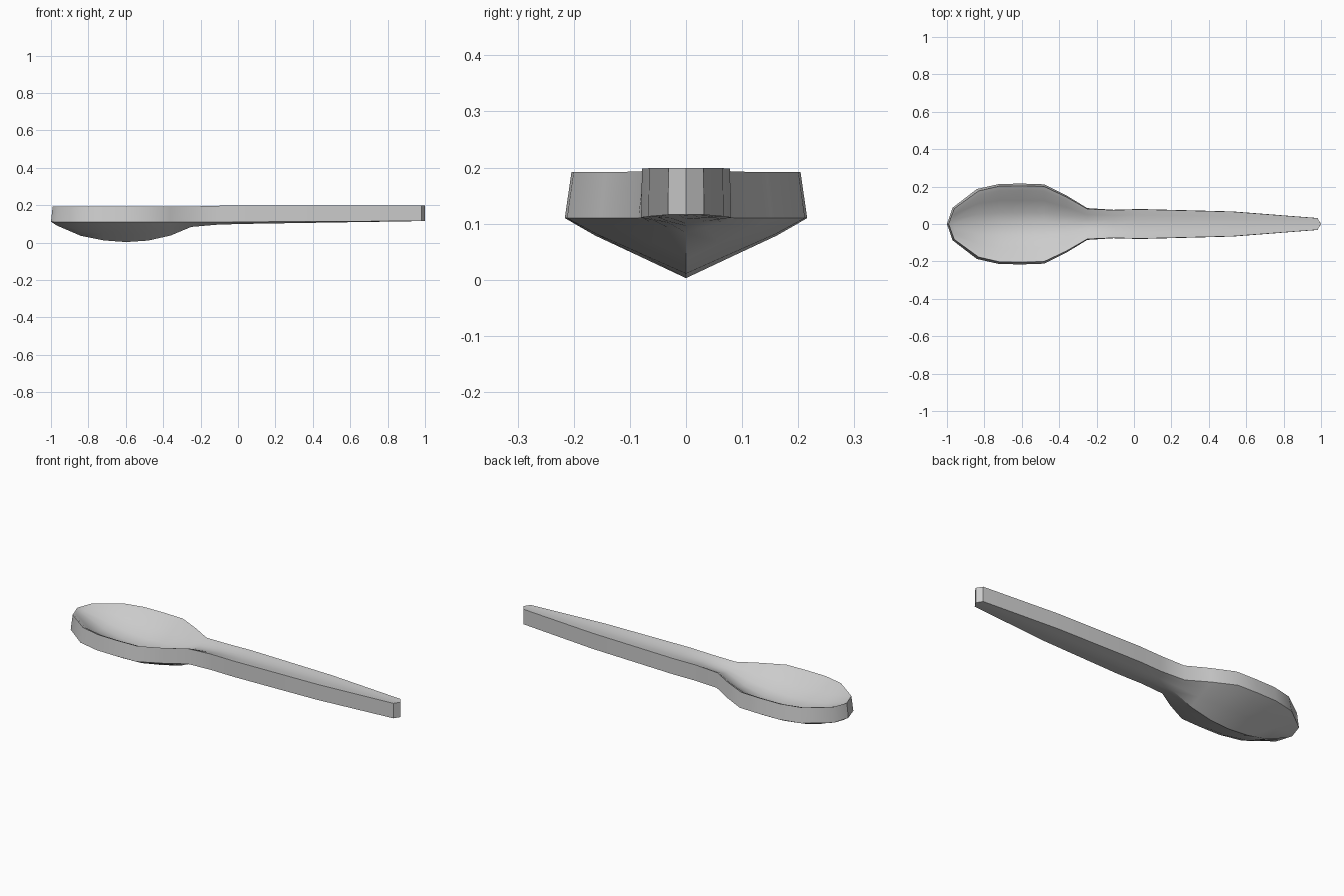
import bpy, bmesh, math

if "Cube" in bpy.data.objects:
    bpy.data.objects.remove(bpy.data.objects["Cube"])

# Stations along the spoon: x, half width, keel depth below the edge, top edge z, bottom edge z
stations = [
    (-1.00, 0.000, 0.000, 0.192, 0.112),
    (-0.97, 0.087, 0.018, 0.192, 0.110),
    (-0.84, 0.187, 0.074, 0.192, 0.110),
    (-0.72, 0.214, 0.098, 0.192, 0.110),
    (-0.60, 0.216, 0.107, 0.192, 0.110),
    (-0.48, 0.212, 0.099, 0.192, 0.110),
    (-0.36, 0.152, 0.072, 0.192, 0.110),
    (-0.25, 0.085, 0.026, 0.193, 0.110),
    (-0.11, 0.076, 0.014, 0.197, 0.110),
    (0.03, 0.080, 0.011, 0.198, 0.111),
    (0.53, 0.067, 0.005, 0.199, 0.113),
    (0.98, 0.032, 0.001, 0.199, 0.116),
    (1.00, 0.000, 0.000, 0.199, 0.116),
]
# Half cross-sections: width fraction, depth fraction
outer = [(1, 0), (0.75, 0.29), (0.4, 0.62), (0, 1)]
inner = [(1, 0), (0.88, 0.11), (0.62, 0.52), (0.3, 0.87), (0, 1)]


def across(half):
    """Mirror a half section into a full one running from +y to -y."""
    return half + [(-w, d) for w, d in reversed(half[:-1])]


def section(x, w, d, top, bottom):
    inset = 0.945 if x < -0.2 else 0.98
    tx = x + 0.009 if x < -0.8 else x
    low = [(x, w * a, bottom - d * b) for a, b in across(outer)]
    high = [(tx, w * inset * a, top - d * b) for a, b in across(inner)]
    return low + high[::-1]


# Spoon: closed loft through all stations, pointed at both ends
bm = bmesh.new()
rings = [[bm.verts.new(p) for p in section(*s)] for s in stations]
n = len(rings[0])
for a, b in zip(rings, rings[1:]):
    for i in range(n):
        j = (i + 1) % n
        bm.faces.new((a[i], a[j], b[j], b[i]))
bmesh.ops.remove_doubles(bm, verts=bm.verts, dist=0.0001)
bmesh.ops.recalc_face_normals(bm, faces=bm.faces)
mesh = bpy.data.meshes.new("spoon")
bm.to_mesh(mesh)
bm.free()
spoon = bpy.data.objects.new("spoon", mesh)
bpy.context.collection.objects.link(spoon)
bpy.context.view_layer.objects.active = spoon
spoon.select_set(True)
bpy.ops.object.shade_smooth_by_angle(angle=math.radians(35))
